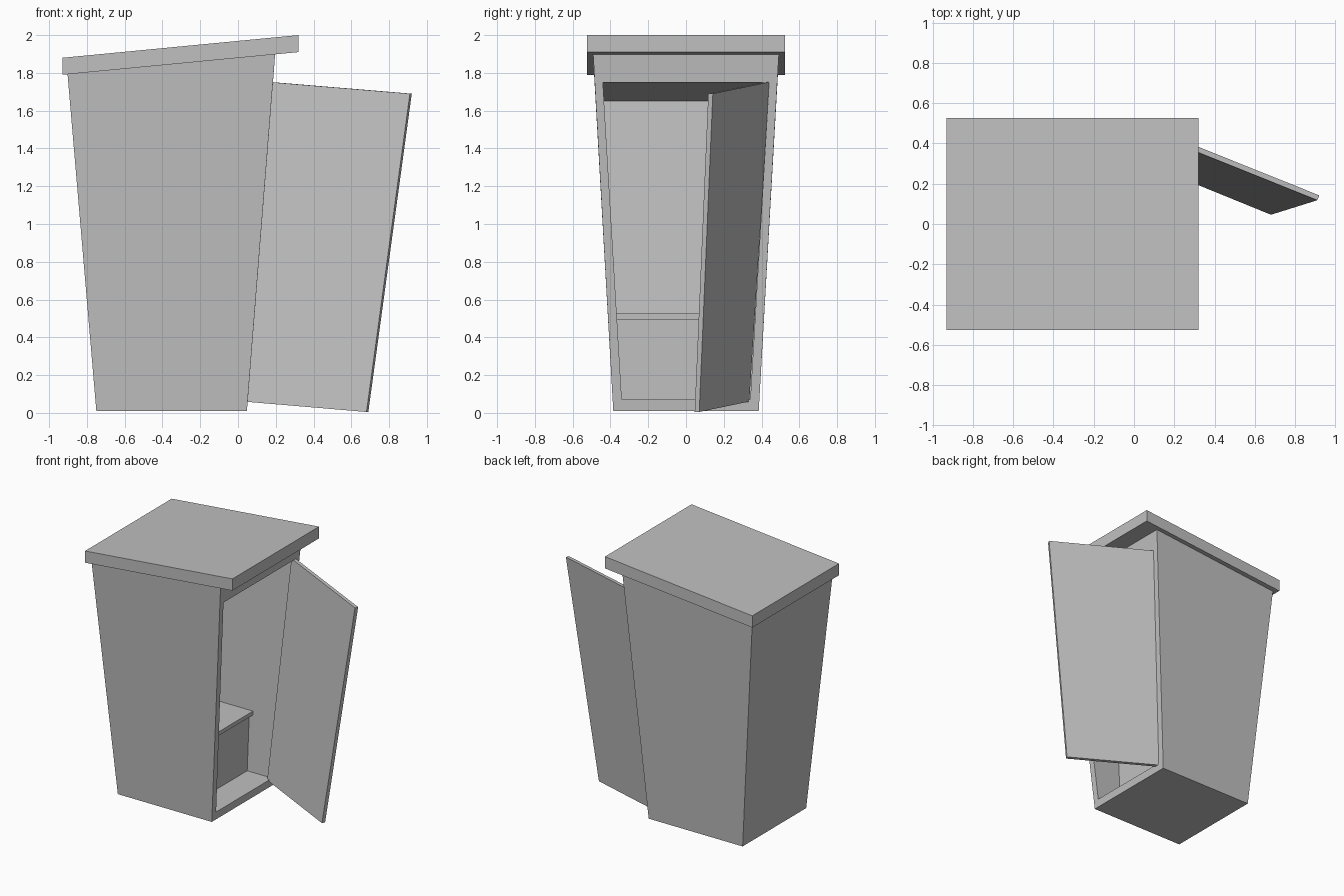
import bpy
import bmesh
from mathutils import Vector

cube = bpy.data.objects.get("Cube")
if cube:
    bpy.data.objects.remove(cube, do_unlink=True)

grey = bpy.data.materials.new("plain_grey")
grey.use_nodes = True
color = (0.53, 0.53, 0.53, 1)
grey.diffuse_color = color
grey.node_tree.nodes["Principled BSDF"].inputs["Base Color"].default_value = color


def finish(name, bm):
    bmesh.ops.recalc_face_normals(bm, faces=bm.faces)
    mesh = bpy.data.meshes.new(name)
    bm.to_mesh(mesh)
    bm.free()
    mesh.materials.append(grey)
    obj = bpy.data.objects.new(name, mesh)
    bpy.context.collection.objects.link(obj)
    return obj


def block(bottom, top):
    """Six-sided solid from two loops of four points; face 3 is the right side."""
    bm = bmesh.new()
    lo = [bm.verts.new(p) for p in bottom]
    hi = [bm.verts.new(p) for p in top]
    bm.faces.new(lo[::-1])
    bm.faces.new(hi)
    for i in range(4):
        j = (i + 1) % 4
        bm.faces.new((lo[i], lo[j], hi[j], hi[i]))
    bm.faces.ensure_lookup_table()
    return bm


def loop(left, right):
    """Mirrored loop from (x, half width, z) on the left and right edges."""
    (xl, yl, zl), (xr, yr, zr) = left, right
    return [(xl, -yl, zl), (xr, -yr, zr), (xr, yr, zr), (xl, yl, zl)]


# Tapered cabin, hollowed through its right side
bm = block(loop((-0.75, 0.385, 0.01), (0.047, 0.385, 0.01)),
           loop((-0.903, 0.487, 1.80), (0.197, 0.492, 1.905)))
bm.normal_update()
side = max(bm.faces, key=lambda f: f.normal.x)


def place(face, low, high):
    mid = face.calc_center_median().z
    for v in face.verts:
        x, y, z = high if v.co.z > mid else low
        v.co = Vector((x, y if v.co.y > 0 else -y, z))


bmesh.ops.inset_individual(bm, faces=[side], thickness=0.05)
place(side, (0.052, 0.34, 0.07), (0.185, 0.44, 1.75))
inner = bmesh.ops.extrude_discrete_faces(bm, faces=[side])["faces"][0]
place(inner, (-0.705, 0.34, 0.07), (-0.845, 0.434, 1.65))
finish("cabin", bm)

# Sloping roof slab
finish("roof", block(loop((-0.93, 0.525, 1.79), (0.32, 0.525, 1.91)),
                     loop((-0.93, 0.525, 1.88), (0.32, 0.525, 2.0))))

# Bench base and overhanging seat board
finish("bench_base", block(loop((-0.72, 0.345, 0.06), (-0.16, 0.345, 0.06)),
                           loop((-0.75, 0.372, 0.50), (-0.16, 0.372, 0.50))))
finish("bench_seat", block(loop((-0.75, 0.373, 0.495), (-0.13, 0.373, 0.495)),
                           loop((-0.75, 0.375, 0.525), (-0.13, 0.375, 0.525))))

# Open door, hinged at the back edge of the opening
hinge_low, free_low = Vector((0.04, 0.335, 0.06)), Vector((0.69, 0.07, 0.005))
hinge_high, free_high = Vector((0.17, 0.443, 1.752)), Vector((0.92, 0.142, 1.69))
thick = Vector((-0.01, -0.024, 0))
finish("door", block([hinge_low + thick, free_low + thick, free_low, hinge_low],
                     [hinge_high + thick, free_high + thick, free_high, hinge_high]))
